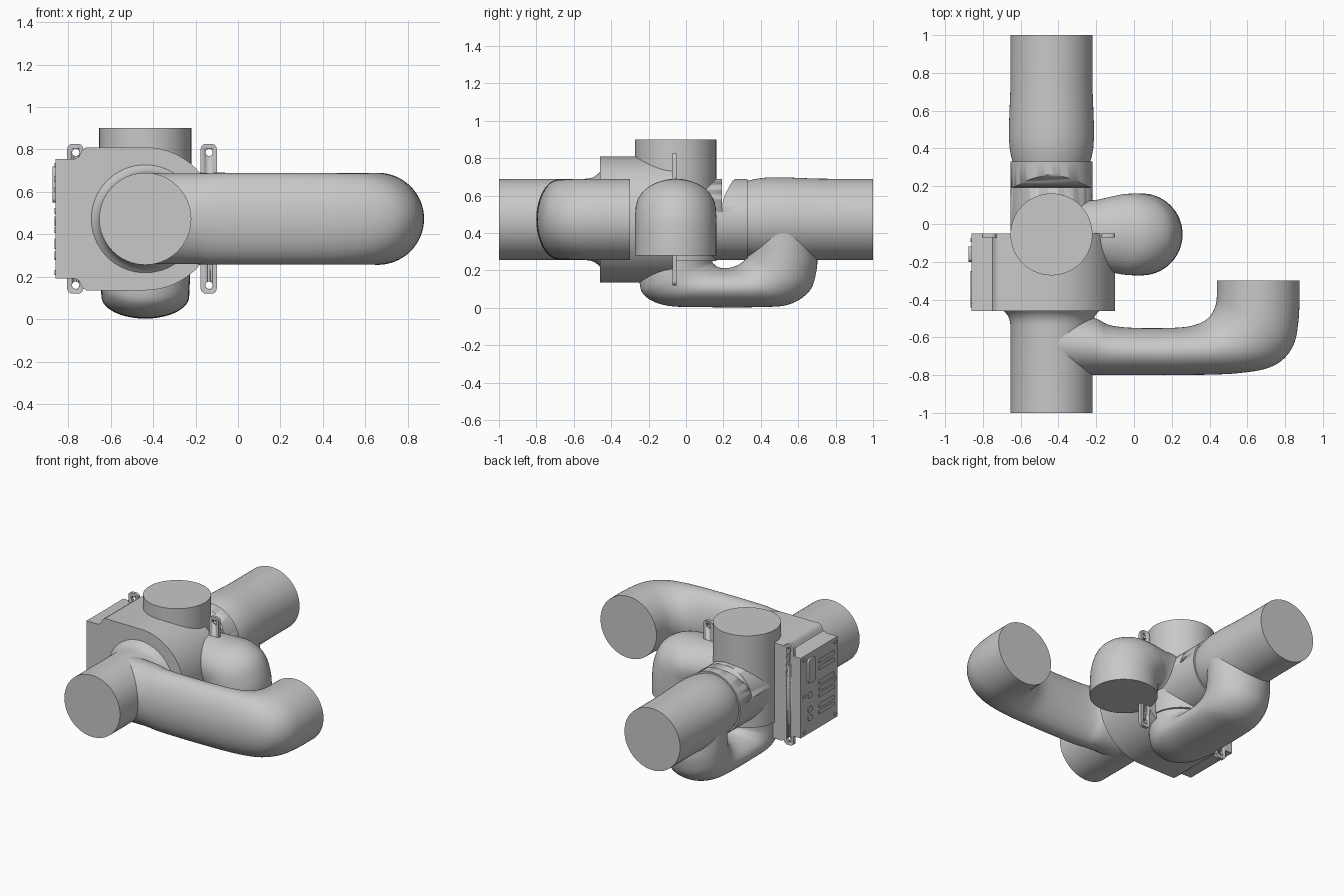
import bpy, bmesh, math
from mathutils import Vector

cube = bpy.data.objects.get("Cube")
if cube:
    bpy.data.objects.remove(cube)

grey = bpy.data.materials.new("light grey")
grey.use_nodes = True
grey.diffuse_color = (0.58, 0.58, 0.58, 1)
grey.node_tree.nodes["Principled BSDF"].inputs["Base Color"].default_value = (0.58, 0.58, 0.58, 1)

SIDES = 64
R = 0.217            # pipe radius
CX, CY, CZ = -0.437, -0.055, 0.473   # pipe centre lines
X, Y, Z = Vector((1, 0, 0)), Vector((0, 1, 0)), Vector((0, 0, 1))


def finish(name, bm):
    bmesh.ops.recalc_face_normals(bm, faces=bm.faces)
    mesh = bpy.data.meshes.new(name)
    bm.to_mesh(mesh)
    bm.free()
    mesh.materials.append(grey)
    ob = bpy.data.objects.new(name, mesh)
    bpy.context.collection.objects.link(ob)
    bpy.ops.object.select_all(action='DESELECT')
    ob.select_set(True)
    bpy.context.view_layer.objects.active = ob
    bpy.ops.object.shade_smooth_by_angle(angle=math.radians(35))
    return ob


def tube(name, rings):
    """Skin elliptical rings (centre, u, v) and cap both ends."""
    bm = bmesh.new()
    loops = []
    for c, u, v in rings:
        angles = [2 * math.pi * k / SIDES for k in range(SIDES)]
        loops.append([bm.verts.new(c + u * math.cos(a) + v * math.sin(a)) for a in angles])
    for a, b in zip(loops, loops[1:]):
        for k in range(SIDES):
            n = (k + 1) % SIDES
            bm.faces.new((a[k], a[n], b[n], b[k]))
    bm.faces.new(loops[0])
    bm.faces.new(loops[-1])
    return finish(name, bm)


def lathe(name, origin, axis, u, v, profile):
    return tube(name, [(origin + axis * t, u * r, v * r) for t, r in profile])


def bent_pipe(name, origin, a, b, normal, stations, steps=6):
    """Sweep between outer and inner outline points: (outer a, b, inner a, b, half width)."""
    pts = [stations[0]] + stations + [stations[-1]]
    rows = []
    for p0, p1, p2, p3 in zip(pts, pts[1:], pts[2:], pts[3:]):
        for s in range(steps):
            t = s / steps
            rows.append([0.5 * (2 * q1 + (q2 - q0) * t + (2 * q0 - 5 * q1 + 4 * q2 - q3) * t * t
                                + (3 * q1 - q0 - 3 * q2 + q3) * t ** 3)
                         for q0, q1, q2, q3 in zip(p0, p1, p2, p3)])
    rows.append(stations[-1])
    rings = []
    for oa, ob, ia, ib, w in rows:
        outer, inner = a * oa + b * ob, a * ia + b * ib
        rings.append((origin + (outer + inner) / 2, (outer - inner) / 2, normal * w))
    return tube(name, rings)


def extrude(name, profile, axis, start, end, place):
    """Extrude a closed 2D outline along an axis."""
    bm = bmesh.new()
    face = bm.faces.new([bm.verts.new(place(p, q) + axis * start) for p, q in profile])
    new = bmesh.ops.extrude_face_region(bm, geom=[face])["geom"]
    bmesh.ops.translate(bm, vec=axis * (end - start),
                        verts=[g for g in new if isinstance(g, bmesh.types.BMVert)])
    return finish(name, bm)


def rounded(cx, cy, hx, hy, r, n=6):
    pts = []
    for q, (sx, sy) in enumerate(((1, 1), (-1, 1), (-1, -1), (1, -1))):
        for k in range(n + 1):
            t = (q + k / n) * math.pi / 2
            pts.append((cx + sx * (hx - r) + r * math.cos(t), cy + sy * (hy - r) + r * math.sin(t)))
    return pts


def cut(target, cutter):
    mod = target.modifiers.new("cut", 'BOOLEAN')
    mod.operation, mod.solver, mod.object = 'DIFFERENCE', 'EXACT', cutter
    bpy.context.view_layer.objects.active = target
    bpy.ops.object.modifier_apply(modifier=mod.name)
    bpy.data.objects.remove(cutter)


def xz(p, q):
    return X * p + Z * q


def yz(p, q):
    return Y * p + Z * q


# Straight pipes
line = Vector((CX, 0, CZ))
lathe("front_pipe", line, Y, X, Z,
      [(-1, R), (-0.54, R), (-0.515, 0.22), (-0.49, 0.228), (-0.47, 0.243), (-0.455, 0.26)])
lathe("top_pipe", Vector((CX, CY, 0)), Z, X, Y, [(0.25, R), (0.9, R)])
lathe("rear_pipe", line, Y, X, Z,
      [(0.33, 0.206), (0.36, 0.214), (0.4, 0.221), (0.45, 0.225), (0.52, 0.225),
       (0.6, 0.222), (0.7, 0.218), (0.8, R), (1, R)])

# Collar with a slanted notch across its top
collar = lathe("rear_collar", line, Y, X, Z, [(-0.05, R), (0.33, R)])
notch = extrude("notch_cutter", [(0.192, 0.8), (0.192, 0.51), (0.197, 0.57), (0.21, 0.61),
                                 (0.235, 0.655), (0.25, 0.68), (0.265, 0.692), (0.265, 0.8)],
                X, -0.8, 0, yz)
notch.hide_render = True
cut(collar, notch)

# Front arm sweeping sideways and turning back
bent_pipe("side_arm", Vector((0, 0, CZ)), X, Y, Z, [
    (CX, -0.8, CX, -0.46, 0.214), (-0.22, -0.8, -0.22, -0.495, 0.214),
    (-0.13, -0.8, -0.13, -0.535, 0.215), (0, -0.8, 0, -0.55, 0.215),
    (0.25, -0.8, 0.2, -0.55, 0.215), (0.55, -0.79, 0.31, -0.538, 0.215),
    (0.74, -0.75, 0.385, -0.505, 0.215), (0.84, -0.65, 0.425, -0.45, 0.216),
    (0.872, -0.5, 0.438, -0.39, R), (0.877, -0.3, 0.44, -0.3, R)])

# Short elbow that turns downwards
bent_pipe("down_elbow", Vector((0, CY, 0)), X, Z, Y, [
    (CX, 0.69, CX, 0.3, 0.19), (-0.2, 0.69, -0.27, 0.38, 0.18),
    (-0.06, 0.69, -0.215, 0.41, 0.195), (0.08, 0.68, -0.192, 0.395, 0.212),
    (0.19, 0.615, -0.182, 0.37, R), (0.243, 0.5, -0.179, 0.34, R),
    (0.256, 0.38, -0.178, 0.31, R), (0.257, 0.28, -0.178, 0.28, R)])

# Return loop below, joining the body and the rear pipe
bent_pipe("lower_loop", Vector((CX, 0, 0)), Y, Z, X, [
    (-0.25, 0.4, 0.15, 0.4, 0.21), (-0.25, 0.15, 0.14, 0.26, 0.208),
    (-0.215, 0.06, 0.155, 0.23, 0.207), (-0.1, 0.012, 0.175, 0.217, 0.207),
    (0.1, 0.004, 0.2, 0.213, 0.207), (0.38, 0.004, 0.235, 0.215, 0.207),
    (0.55, 0.018, 0.28, 0.23, 0.208), (0.66, 0.09, 0.315, 0.26, 0.21),
    (0.698, 0.2, 0.33, 0.31, 0.212), (0.7, 0.3, 0.335, 0.38, 0.213),
    (0.69, 0.45, 0.335, 0.47, 0.213)])

# Valve body: round on one side, box on the other
BODY_R = 0.337
arc = [(CX + BODY_R * math.cos(math.pi * (0.5 - k / 32)),
        CZ + BODY_R * math.sin(math.pi * (0.5 - k / 32))) for k in range(33)]
upper = [(-0.86, 0.755), (-0.77, 0.755), (-0.75, 0.765), (-0.74, 0.785), (-0.732, 0.8), (-0.715, 0.81)]
lower = [(x, 2 * CZ - z) for x, z in reversed(upper)]
extrude("valve_body", upper + arc + lower, Y, -0.46, -0.05, xz)

# Mounting strips with screw holes in their ears
for side, x in (("right", -0.767), ("left", -0.138)):
    strip = extrude(side + "_mounting_strip", rounded(x, CZ, 0.038, 0.353, 0.025), Y, -0.072, -0.05, xz)
    for dz in (-0.313, 0.313):
        hole = lathe("hole_cutter", Vector((x + 0.002, 0, CZ + dz)), Y, X, Z, [(-0.1, 0.017), (0, 0.017)])
        hole.hide_render = True
        cut(strip, hole)

# Control panel details on the box side
FACE = -0.86


def panel_plate(name, y, z, hy, hz, depth):
    extrude(name, rounded(y, z, hy, hz, min(hy, hz) * 0.5, 3), X, FACE - depth, FACE + 0.005, yz)


panel_plate("panel_connector", -0.16, 0.635, 0.04, 0.085, 0.015)
for i, z in enumerate((0.66, 0.61, 0.51, 0.465, 0.42, 0.345, 0.3)):
    panel_plate(f"panel_slot_{i}", -0.335, z, 0.085, 0.014, 0.005)
for i, z in enumerate((0.46, 0.36, 0.3)):
    panel_plate(f"panel_button_{i}", -0.15, z, 0.02, 0.02, 0.006)
for i, (y, z) in enumerate([(y, z) for y in (-0.085, -0.43) for z in (0.22, CZ, 0.725)]):
    panel_plate(f"panel_screw_{i}", y, z, 0.011, 0.011, 0.005)
